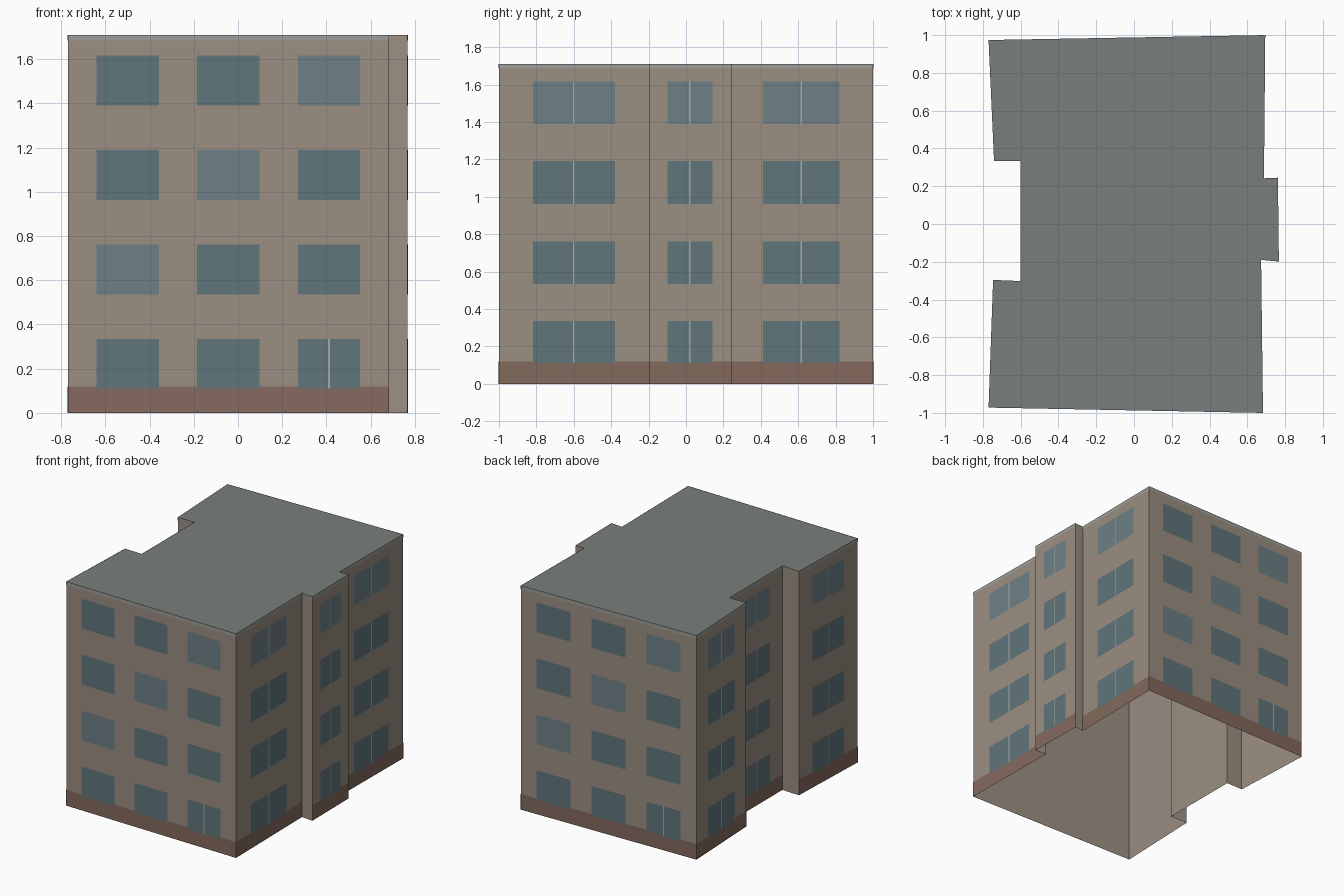
import bpy
from mathutils import Vector

if "Cube" in bpy.data.objects:
    bpy.data.objects.remove(bpy.data.objects["Cube"])

H = 1.71
# footprint, counter-clockwise, with the wall type that starts at each corner
PLAN = [
    (-0.77, -0.972, "gable"), (0.683, -1.0, "bay"), (0.673, -0.19, "plain"),
    (0.767, -0.199, "bay"), (0.762, 0.245, "plain"), (0.688, 0.242, "bay"),
    (0.695, 1.0, "gable"), (-0.77, 0.974, "bay"), (-0.741, 0.333, "plain"),
    (-0.602, 0.333, "bay"), (-0.602, -0.302, "plain"), (-0.746, -0.296, "bay"),
]
ROWS = [(0.11, 0.335), (0.535, 0.762), (0.962, 1.19), (1.39, 1.617)]
COLS = {"gable": [(0.09, 0.284), (0.403, 0.597), (0.717, 0.91)],
        "bay": [(0.225, 0.765)]}


def material(name, rgb):
    m = bpy.data.materials.new(name)
    m.diffuse_color = [(c / 255) ** 2.2 for c in rgb] + [1]
    m.use_nodes = True
    m.node_tree.nodes["Principled BSDF"].inputs["Base Color"].default_value = m.diffuse_color
    return m


def build(name, quads, mat):
    """One object from a list of separate polygons."""
    verts, faces = [], []
    for q in quads:
        faces.append(range(len(verts), len(verts) + len(q)))
        verts += q
    me = bpy.data.meshes.new(name)
    me.from_pydata([tuple(v) for v in verts], [], [list(f) for f in faces])
    me.materials.append(mat)
    ob = bpy.data.objects.new(name, me)
    bpy.context.collection.objects.link(ob)
    return ob


def panel(a, b, u0, u1, z0, z1, layer):
    """Upright rectangle on wall a-b, lifted slightly outwards by its layer."""
    d = b - a
    off = Vector((d.y, -d.x, 0)).normalized() * 0.0012 * layer
    p, q = a + d * u0 + off, a + d * u1 + off
    z0, z1 = Vector((0, 0, z0)), Vector((0, 0, z1))
    return [p + z0, q + z0, q + z1, p + z1]


walls, plinth, cornice, dark, light, bars = [], [], [], [], [], []
corners = [Vector((x, y, 0)) for x, y, _ in PLAN]
for i, (_, _, kind) in enumerate(PLAN):
    a, b = corners[i], corners[(i + 1) % len(PLAN)]
    walls.append(panel(a, b, 0, 1, 0, H, 0))
    if kind == "plain":
        continue
    plinth.append(panel(a, b, 0, 1, 0, 0.12, 1))
    cornice.append(panel(a, b, 0, 1, 1.685, H, 1))
    half = 0.004 / (b - a).length
    for r, (z0, z1) in enumerate(ROWS):
        for c, (u0, u1) in enumerate(COLS[kind]):
            # paler panes run diagonally on gables, along the top on bays
            pale = r == c + 1 if kind == "gable" else r == 3
            (light if pale else dark).append(panel(a, b, u0, u1, z0, z1, 2))
            if kind == "bay" or (r == 0 and c == 2):
                m = (u0 + u1) / 2
                bars.append(panel(a, b, m - half, m + half, z0, z1, 3))

wall_mat = material("wall", (153, 141, 129))
build("walls", walls, wall_mat)
build("roof", [[v + Vector((0, 0, H)) for v in corners]],
      material("roof", (120, 126, 123)))
build("plinth", plinth, material("plinth", (131, 105, 94)))
build("cornice", cornice, material("cornice", (155, 157, 151)))
build("windows_dark", dark, material("glass_dark", (97, 117, 122)))
build("windows_light", light, material("glass_light", (109, 127, 132)))
build("window_bars", bars, material("bar", (165, 170, 166)))

# weld the wall shell into one continuous skin, open below
import bmesh
me = bpy.data.objects["walls"].data
bm = bmesh.new()
bm.from_mesh(me)
bmesh.ops.remove_doubles(bm, verts=bm.verts, dist=1e-4)
bm.to_mesh(me)
bm.free()
